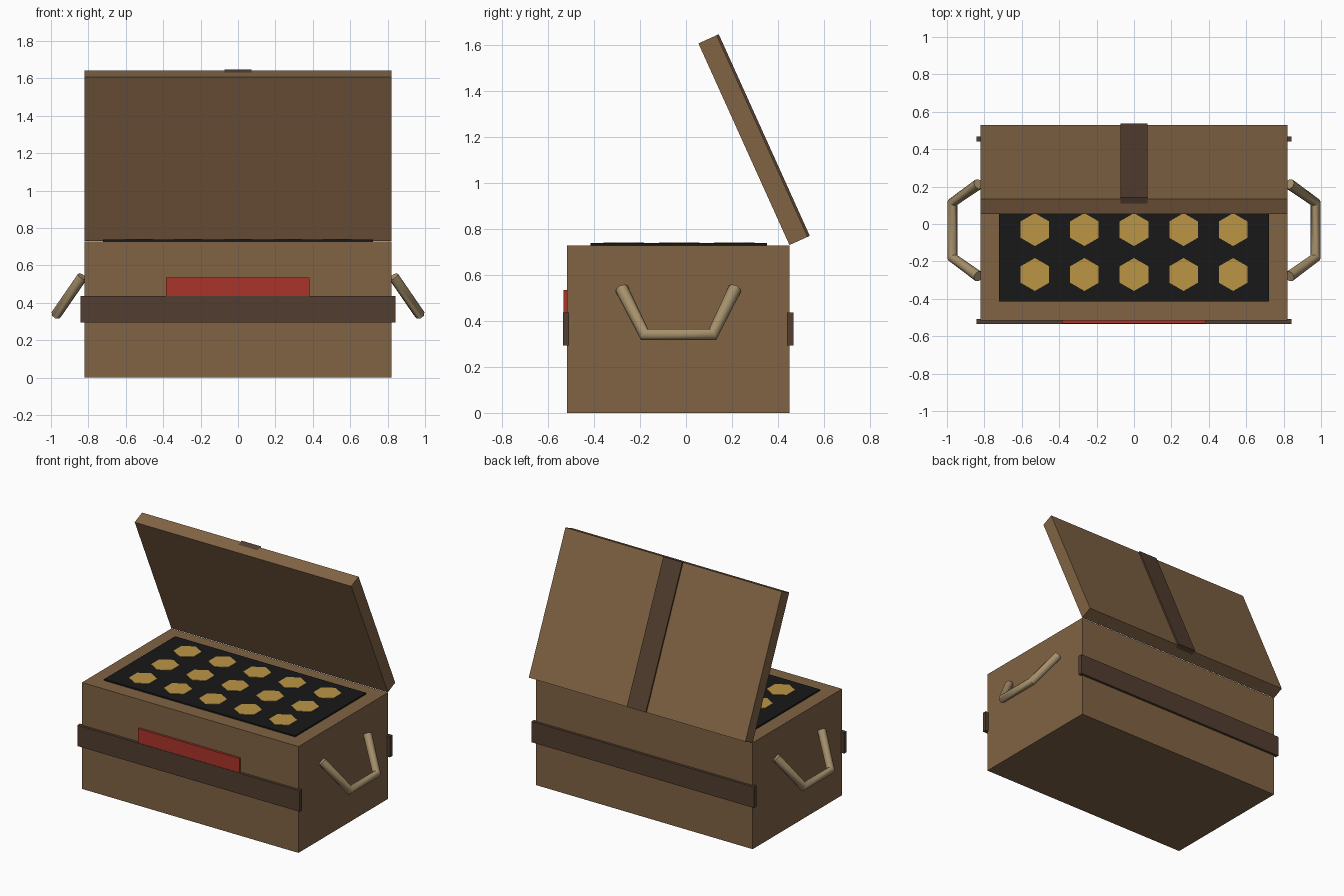
import bpy, math
from mathutils import Vector, Matrix

if "Cube" in bpy.data.objects:
    bpy.data.objects.remove(bpy.data.objects["Cube"])


def mat(name, rgb):
    m = bpy.data.materials.new(name)
    m.diffuse_color = (*rgb, 1)
    m.use_nodes = True
    m.node_tree.nodes["Principled BSDF"].inputs["Base Color"].default_value = m.diffuse_color
    return m


BROWN = mat("brown_card", (0.22, 0.125, 0.058))
DARK = mat("dark_strap", (0.085, 0.048, 0.029))
RED = mat("red_label", (0.40, 0.035, 0.024))
BLACK = mat("black_tray", (0.009, 0.009, 0.010))
GOLD = mat("gold", (0.50, 0.30, 0.06))
ROPE = mat("tan_rope", (0.38, 0.28, 0.15))


def box(name, lo, hi, m, frame=None):
    lo, hi = Vector(lo), Vector(hi)
    bpy.ops.mesh.primitive_cube_add(size=1)
    o = bpy.context.object
    o.name = name
    o.data.transform(Matrix.Translation((lo + hi) / 2) @ Matrix.Diagonal((*(hi - lo), 1)))
    if frame:
        o.matrix_world = frame
    o.data.materials.append(m)
    return o


# Body with straps along the front and back, and the front label
box("crate_body", (-0.82, -0.517, 0), (0.82, 0.45, 0.728), BROWN)
box("front_strap", (-0.842, -0.535, 0.294), (0.842, -0.508, 0.437), DARK)
box("back_strap", (-0.842, 0.44, 0.294), (0.842, 0.467, 0.437), DARK)
box("front_label", (-0.385, -0.532, 0.35), (0.382, -0.51, 0.535), RED)

# Open lid, built in a frame hinged on the back top edge
hinge = Matrix.Translation((0, 0.45, 0.73)) @ Matrix.Rotation(math.radians(24.3), 4, 'X')
box("lid", (-0.82, 0, 0), (0.82, 0.087, 0.962), BROWN, hinge)
box("lid_strap", (-0.072, 0.06, 0.0), (0.072, 0.097, 0.962), DARK, hinge)

# Tray with a 5 x 3 grid of hexagonal tops
box("tray", (-0.723, -0.415, 0.70), (0.723, 0.353, 0.738), BLACK)
for i in range(5):
    for j in range(3):
        bpy.ops.mesh.primitive_cylinder_add(
            vertices=6, radius=0.088, depth=0.04,
            location=((i - 2) * 0.265, -0.27 + j * 0.24, 0.721))
        o = bpy.context.object
        o.name = f"hex_cap_{i}_{j}"
        o.data.materials.append(GOLD)

# Bent rope handles on both sides
for side, s in (("right", 1), ("left", -1)):
    cu = bpy.data.curves.new(f"{side}_handle", 'CURVE')
    cu.dimensions = '3D'
    cu.bevel_depth = 0.029
    cu.bevel_resolution = 2
    cu.use_fill_caps = True
    sp = cu.splines.new('POLY')
    pts = [(0.832, -0.28, 0.54), (0.97, -0.18, 0.34), (0.97, 0.115, 0.34), (0.832, 0.213, 0.54)]
    sp.points.add(len(pts) - 1)
    for p, (x, y, z) in zip(sp.points, pts):
        p.co = (s * x, y, z, 1)
    o = bpy.data.objects.new(f"{side}_handle", cu)
    bpy.context.collection.objects.link(o)
    cu.materials.append(ROPE)
    bpy.ops.object.select_all(action='DESELECT')
    o.select_set(True)
    bpy.context.view_layer.objects.active = o
    bpy.ops.object.convert(target='MESH')
    bpy.ops.object.shade_smooth_by_angle(angle=math.radians(50))
